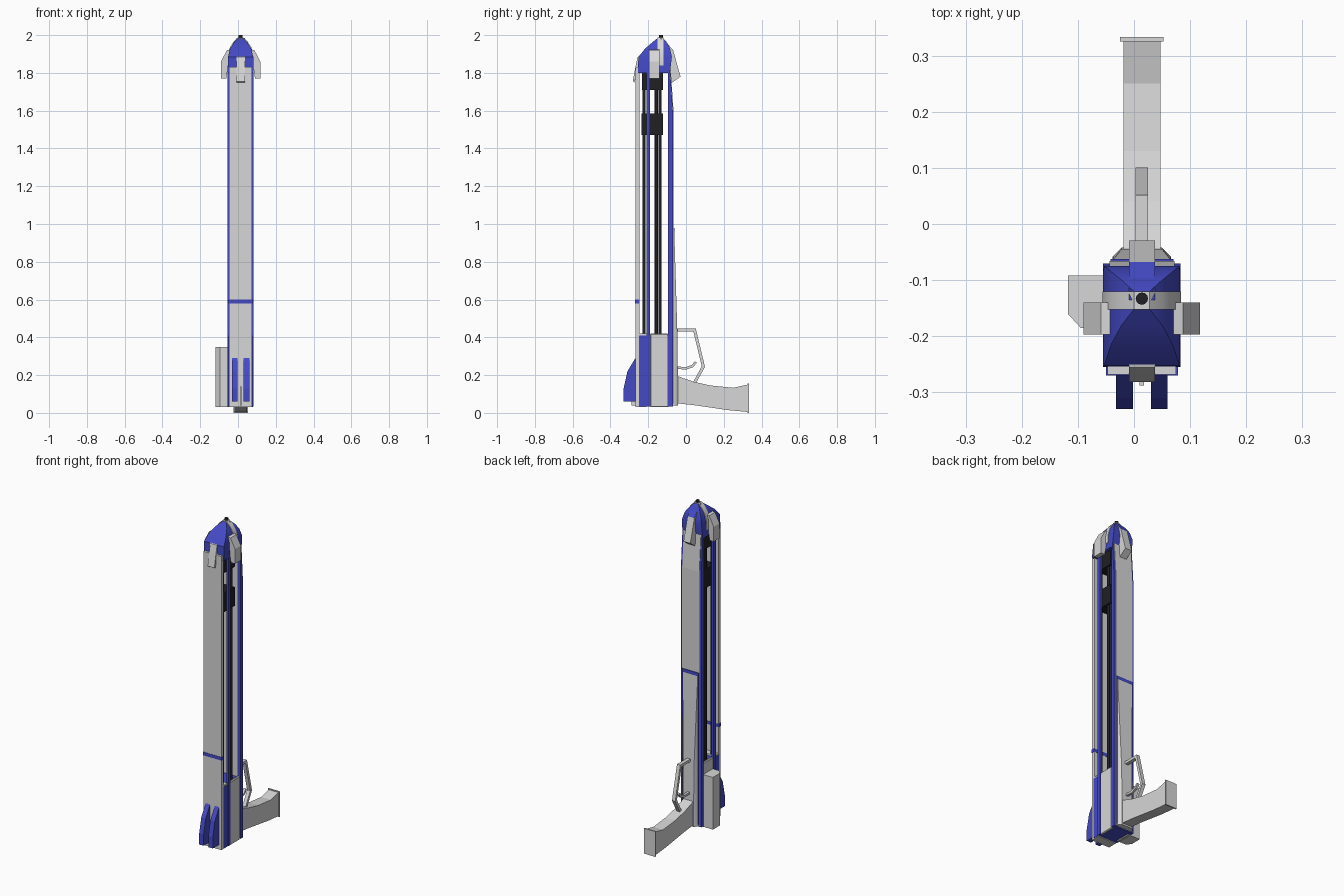
import bpy, bmesh, math
from mathutils import Vector

if "Cube" in bpy.data.objects:
    bpy.data.objects.remove(bpy.data.objects["Cube"])

CX = 0.014  # the gun's symmetry plane


def material(name, rgb):
    m = bpy.data.materials.new(name)
    m.diffuse_color = (*rgb, 1)
    m.use_nodes = True
    m.node_tree.nodes["Principled BSDF"].inputs["Base Color"].default_value = m.diffuse_color
    return m


WHITE = material("pale grey", (0.68, 0.68, 0.68))
BLUE = material("royal blue", (0.058, 0.068, 0.56))
BLACK = material("black", (0.015, 0.015, 0.017))


def finish(name, bm, mat, bevel=0, smooth=False):
    bmesh.ops.recalc_face_normals(bm, faces=bm.faces)
    me = bpy.data.meshes.new(name)
    bm.to_mesh(me)
    bm.free()
    ob = bpy.data.objects.new(name, me)
    bpy.context.collection.objects.link(ob)
    me.materials.append(mat)
    if bevel:
        b = ob.modifiers.new("bevel", 'BEVEL')
        b.width, b.segments = bevel, 1
    if smooth:
        bpy.context.view_layer.objects.active = ob
        ob.select_set(True)
        bpy.ops.object.shade_smooth_by_angle(angle=math.radians(35))
        ob.select_set(False)
    return ob


def prism(name, pts, lo, hi, axis, mat, bevel=0, smooth=False):
    """Extrude a 2D outline along an axis: x takes (y,z), y takes (x,z), z takes (x,y)."""
    put = {'x': lambda p, h: (h, p[0], p[1]),
           'y': lambda p, h: (p[0], h, p[1]),
           'z': lambda p, h: (p[0], p[1], h)}[axis]
    bm = bmesh.new()
    f = bm.faces.new([bm.verts.new(put(p, lo)) for p in pts])
    r = bmesh.ops.extrude_face_region(bm, geom=[f])
    top = [v for v in r['geom'] if isinstance(v, bmesh.types.BMVert)]
    bmesh.ops.translate(bm, verts=top, vec=put((0, 0), hi - lo))
    if not any(len(e.link_faces) < 2 for e in bm.edges):
        pass
    else:
        bmesh.ops.holes_fill(bm, edges=bm.edges)
    return finish(name, bm, mat, bevel, smooth)


def box(name, x, y, z, mat, bevel=0):
    return prism(name, [(x[0], y[0]), (x[1], y[0]), (x[1], y[1]), (x[0], y[1])],
                 z[0], z[1], 'z', mat, bevel)


def hull(name, pts, mat, smooth=False):
    bm = bmesh.new()
    for p in pts:
        bm.verts.new(p)
    r = bmesh.ops.convex_hull(bm, input=bm.verts)
    junk = {g for g in r['geom_interior'] + r['geom_unused'] if isinstance(g, bmesh.types.BMVert)}
    bmesh.ops.delete(bm, geom=list(junk), context='VERTS')
    return finish(name, bm, mat, 0, smooth)


def cylinder(name, x, y, z0, z1, r, mat, n=12):
    return prism(name, [(x + r * math.cos(2 * math.pi * i / n), y + r * math.sin(2 * math.pi * i / n))
                        for i in range(n)], z0, z1, 'z', mat, 0, True)


def strip(name, path, t, x, mat):
    """Flat bar of thickness t that follows a (y,z) path."""
    P = [Vector(p) for p in path]
    a, b = [], []
    for i, p in enumerate(P):
        d0 = (p - P[max(i - 1, 0)]).normalized()
        d1 = (P[min(i + 1, len(P) - 1)] - p).normalized()
        d = (d0 + d1).normalized()
        k = max(0.6, d.dot(d1 if d1.length else d0))
        n = Vector((-d.y, d.x)) * t / 2 / k
        a.append(p + n)
        b.append(p - n)
    return prism(name, a + b[::-1], x[0], x[1], 'x', mat)


# front plate, its blue band and the thicker foot
box("front_plate", (-0.047, 0.075), (-0.268, -0.247), (0.04, 1.83), WHITE)
box("front_band", (-0.050, 0.078), (-0.270, -0.246), (0.58, 0.60), BLUE)
box("front_foot", (-0.047, 0.075), (-0.268, -0.21), (0.03, 0.42), WHITE)

# blue core of the lower body with white side panels
box("lower_core", (-0.050, 0.078), (-0.25, -0.075), (0.035, 0.41), BLUE)
box("bottom_keel", (CX - 0.004, CX + 0.004), (-0.288, -0.26), (0.04, 0.14), WHITE)
for s, side in ((1, "right"), (-1, "left")):
    x0, x1 = sorted((CX + s * 0.05, CX + s * 0.066))
    prism(f"{side}_lower_panel", [(-0.19, 0.03), (-0.095, 0.03), (-0.095, 0.42), (-0.19, 0.42)],
          x0, x1, 'x', WHITE, 0.004)
    # long blue side rail and rear corner rail
    x0, x1 = sorted((CX + s * 0.055, CX + s * 0.069))
    box(f"{side}_rail", (x0, x1), (-0.21, -0.19), (0.035, 1.84), BLUE)
    x0, x1 = sorted((CX + s * 0.048, CX + s * 0.069))
    prism(f"{side}_rear_rail", [(-0.094, 0.035), (-0.07, 0.035), (-0.07, 1.60), (-0.083, 1.80), (-0.094, 1.80)],
          x0, x1, 'x', BLUE)
    # blue fins at the foot
    x0, x1 = sorted((CX + s * 0.016, CX + s * 0.046))
    prism(f"{side}_foot_fin", [(-0.262, 0.06), (-0.33, 0.06), (-0.33, 0.13), (-0.31, 0.22), (-0.268, 0.29), (-0.262, 0.29)],
          x0, x1, 'x', BLUE)

# box on the left side, chamfered to the front
prism("left_side_box", [(-0.118, -0.092), (-0.05, -0.092), (-0.05, -0.185), (-0.095, -0.185), (-0.118, -0.16)],
      0.03, 0.35, 'z', WHITE)

# rear plate
prism("rear_plate", [(-0.092, 0.04), (-0.066, 0.04), (-0.066, 1.60), (-0.081, 1.82), (-0.092, 1.82)],
      CX - 0.058, CX + 0.058, 'x', WHITE)
# bulging shell on the lower back, with its blue seam
shell = []
for z, y, w in ((0.04, -0.042, 0.036), (0.40, -0.045, 0.036), (0.96, -0.062, 0.05)):
    for s in (-1, 1):
        shell += [(CX + s * w, y, z), (CX + s * 0.052, y - 0.016, z), (CX + s * 0.052, -0.08, z)]
hull("rear_shell", shell, WHITE, True)
box("rear_seam", (CX - 0.056, CX + 0.056), (-0.08, -0.062), (0.96, 0.98), BLUE)
box("rear_shell_edge", (CX - 0.056, CX + 0.056), (-0.085, -0.063), (0.05, 0.97), BLUE)

# inner rods and clamp blocks
for dx in (-0.035, 0.035):
    for y in (-0.222, -0.157, -0.138):
        cylinder("inner_rod", CX + dx, y, 0.38, 1.82, 0.0085, BLACK)
box("upper_clamp", (CX - 0.05, CX + 0.05), (-0.232, -0.122), (1.71, 1.80), BLACK)
box("lower_clamp", (CX - 0.05, CX + 0.05), (-0.235, -0.122), (1.47, 1.585), BLACK)

# blue nose dome
levels = ((1.80, 0.069, -0.255, -0.085), (1.885, 0.067, -0.252, -0.075), (1.93, 0.055, -0.215, -0.085),
          (1.96, 0.036, -0.18, -0.10), (1.983, 0.014, -0.152, -0.12))
hull("nose_dome", [(CX + s * w, y, z) for z, w, ya, yb in levels for s in (-1, 1) for y in (ya, yb)], BLUE, True)
# pale band across the nose
arch = [(0.070, 1.84), (0.070, 1.888), (0.057, 1.935), (0.037, 1.966), (0.014, 1.988)]
prism("nose_band", [(CX + x, z) for x, z in arch] + [(CX - x, z) for x, z in arch[::-1]],
      -0.152, -0.12, 'y', WHITE, 0, True)
cylinder("muzzle_tip", CX, -0.133, 1.96, 2.0, 0.011, BLACK)

# claws round the nose
for s, side in ((1, "right"), (-1, "left")):
    prism(f"{side}_claw", [(CX + s * x, z) for x, z in
          ((0.05, 1.925), (0.073, 1.92), (0.104, 1.86), (0.104, 1.77), (0.076, 1.77), (0.066, 1.84))],
          -0.197, -0.14, 'y', WHITE)
prism("front_claw", [(-0.24, 1.89), (-0.256, 1.885), (-0.268, 1.83), (-0.282, 1.755), (-0.274, 1.75), (-0.25, 1.82)],
      CX - 0.023, CX + 0.023, 'x', WHITE)
claw = prism("rear_claw", [(-0.135, 1.985), (-0.115, 1.975), (-0.068, 1.92), (-0.029, 1.78), (-0.085, 1.74), (-0.1, 1.85)],
             CX - 0.023, CX + 0.023, 'x', WHITE)
# the slope next to the tip is blue
claw.data.materials.append(BLUE)
for f in claw.data.polygons:
    if f.normal.z > 0.6:
        f.material_index = 1

# stock with its end plate
prism("stock", [(-0.06, 0.2), (0.04, 0.165), (0.13, 0.145), (0.25, 0.133), (0.327, 0.15),
                (0.327, 0.005), (0.22, 0.015), (0.05, 0.04), (-0.06, 0.052)],
      CX - 0.033, CX + 0.033, 'x', WHITE)
box("stock_end_plate", (CX - 0.039, CX + 0.039), (0.325, 0.333), (0.0, 0.155), WHITE)

# trigger guard and trigger
strip("trigger_guard", [(-0.06, 0.44), (0.045, 0.44), (0.092, 0.245), (0.045, 0.16)], 0.016,
      (CX - 0.011, CX + 0.011), WHITE)
strip("trigger", [(-0.06, 0.24), (0.0, 0.236), (0.035, 0.248), (0.052, 0.27)], 0.013,
      (CX - 0.007, CX + 0.007), WHITE)
